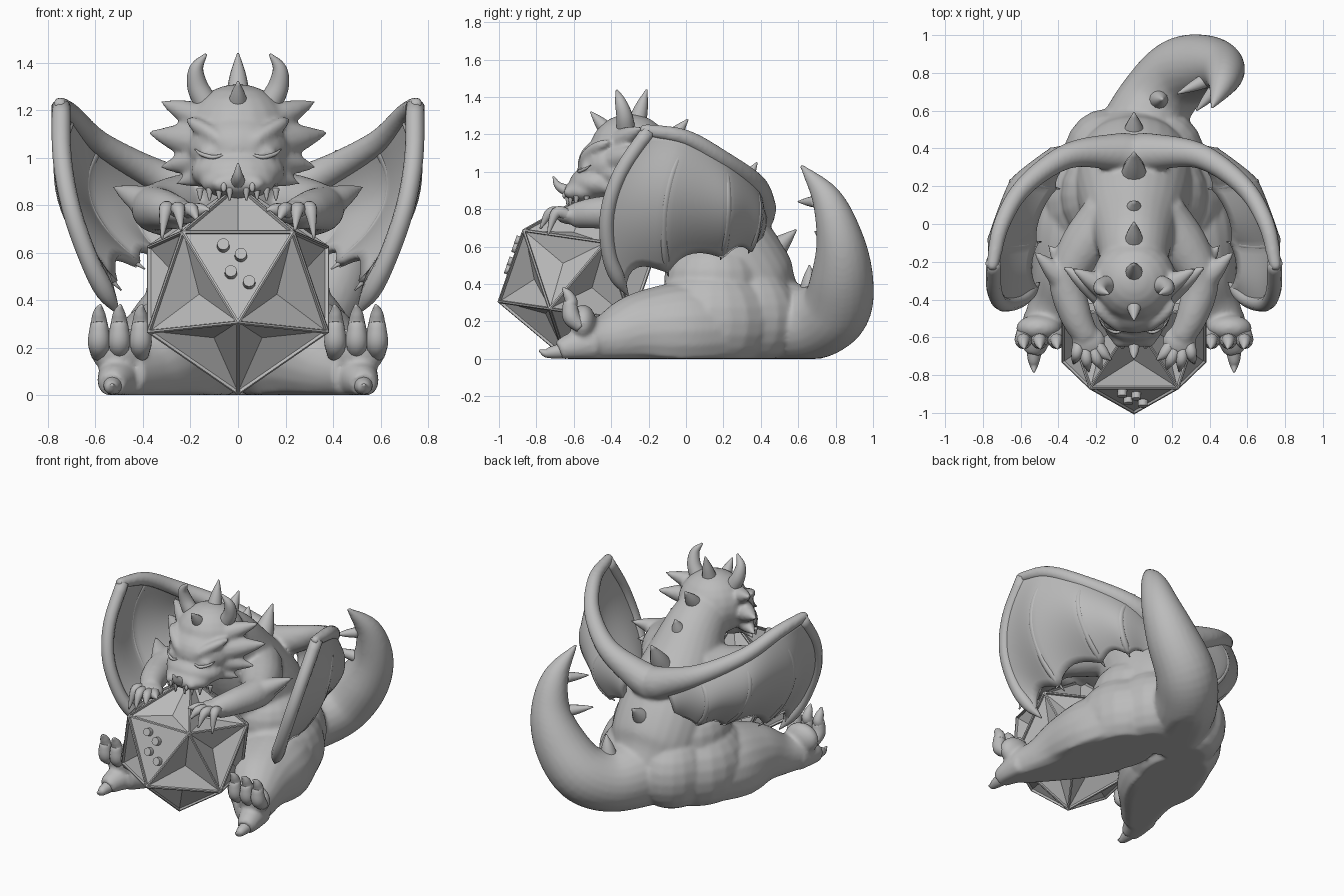
import bpy, bmesh, math
from mathutils import Vector, Matrix

if "Cube" in bpy.data.objects:
    bpy.data.objects.remove(bpy.data.objects["Cube"])

stone = bpy.data.materials.new("matte_grey")
stone.use_nodes = True
GREY = (0.5, 0.5, 0.5, 1)
stone.diffuse_color = GREY
stone.node_tree.nodes["Principled BSDF"].inputs["Base Color"].default_value = GREY


def finish(bm, name, smooth=True):
    bmesh.ops.recalc_face_normals(bm, faces=bm.faces[:])
    mesh = bpy.data.meshes.new(name)
    for f in bm.faces:
        f.smooth = smooth
    bm.to_mesh(mesh)
    bm.free()
    mesh.materials.append(stone)
    ob = bpy.data.objects.new(name, mesh)
    bpy.context.collection.objects.link(ob)
    return ob


def spline(points, per_span):
    """Smooth path through the points (any vector size)."""
    p = [Vector(q) for q in points]
    p = [2 * p[0] - p[1]] + p + [2 * p[-1] - p[-2]]
    out = []
    for i in range(1, len(p) - 2):
        a, b, c, d = p[i - 1:i + 3]
        for k in range(per_span):
            t = k / per_span
            out.append(0.5 * (2 * b + (c - a) * t + (2 * a - 5 * b + 4 * c - d) * t * t
                              + (3 * b - a - 3 * c + d) * t ** 3))
    return out + [p[-2]]


def tube(bm, points, side=1, sides=14, per_span=6):
    """Tapered tube through (x, y, z, radius) points."""
    path = spline(points, per_span)
    pos = [Vector((q[0] * side, q[1], q[2])) for q in path]
    rings, quat, last = [], None, None
    for i, q in enumerate(path):
        tan = (pos[min(i + 1, len(pos) - 1)] - pos[max(i - 1, 0)]).normalized()
        quat = tan.to_track_quat('Z', 'Y') if last is None else last.rotation_difference(tan) @ quat
        last = tan
        r = max(q[3], 0.003)
        rings.append([bm.verts.new(pos[i] + quat @ Vector((r * math.cos(a), r * math.sin(a), 0)))
                      for a in (math.tau * k / sides for k in range(sides))])
    for a, b in zip(rings, rings[1:]):
        for k in range(sides):
            j = (k + 1) % sides
            bm.faces.new((a[k], a[j], b[j], b[k]))
    bm.faces.new(rings[0][::-1])
    bm.faces.new(rings[-1])


def ball(bm, centre, radii, side=1):
    m = Matrix.Translation((centre[0] * side, centre[1], centre[2])) @ Matrix.Diagonal((*radii, 1))
    bmesh.ops.create_uvsphere(bm, u_segments=20, v_segments=12, radius=1, matrix=m)


def spike(bm, base, tip, r, side=1, bend=(0, 0, 0)):
    a, b = Vector(base), Vector(tip)
    mid = (a + b) / 2 + Vector(bend)
    tube(bm, [(*a, r), (*mid, r * 0.65), (*b, 0.004)], side, 12, 4)


# Wing layout: arm bone, mid-membrane handles and lower edge
top = [(.745, -.2, 1.22), (.7, 0, 1.18), (.58, .2, 1.06), (.35, .36, .93), (.1, .38, .82)]
mid = [(.77, -.575, .77), (.87, -.17, .83), (.76, .25, .8), (.53, .42, .77), (.22, .46, .74)]
low = [(.52, -.33, .37), (.52, -.1, .47), (.42, .19, .55), (.33, .34, .58), (.18, .36, .6)]

# Body: torso, tail, legs, arms, head and wing arms fused into one skin
bm = bmesh.new()
tube(bm, [(0, .46, .2, .22), (0, .33, .33, .3), (0, .19, .54, .31), (0, .03, .78, .26),
          (0, -.1, .98, .2), (0, -.25, 1.08, .17)], sides=28)
tube(bm, [(0, .28, .22, .26), (.04, .48, .2, .23), (.13, .67, .19, .2), (.25, .8, .27, .19),
          (.385, .835, .45, .165), (.465, .82, .65, .125), (.47, .75, .86, .08),
          (.41, .61, 1.04, .008)], sides=24)
ball(bm, (0, -.3, 1.1), (.225, .22, .21))
ball(bm, (0, -.4, 1.04), (.215, .18, .15))
ball(bm, (0, -.46, .94), (.2, .165, .1))
ball(bm, (0, -.54, .895), (.16, .115, .07))
for s in (1, -1):
    # Haunch and flank
    ball(bm, (.22, .13, .2), (.27, .34, .29), s)
    ball(bm, (.15, .33, .22), (.23, .28, .27), s)
    ball(bm, (.15, .15, .42), (.24, .27, .22), s)
    # Leg, foot and heel
    tube(bm, [(.22, .25, .16, .22), (.28, -.02, .15, .26), (.34, -.25, .14, .215),
              (.42, -.42, .1, .145), (.49, -.55, .09, .105)], s, 20)
    ball(bm, (.505, -.55, .19), (.12, .07, .1), s)
    tube(bm, [(.49, -.5, .08, .1), (.52, -.62, .06, .075), (.53, -.68, .04, .055)], s)
    # Arm and hand
    tube(bm, [(.14, .03, .8, .15), (.27, -.13, .79, .13), (.35, -.3, .785, .1),
              (.31, -.48, .78, .085), (.25, -.6, .765, .068)], s, 18)
    ball(bm, (.24, -.62, .768), (.09, .08, .05), s)
    # Brow, eye bulge and nostril bulge
    tube(bm, [(.04, -.555, 1.03, .02), (.09, -.535, 1.085, .03), (.17, -.47, 1.135, .03),
              (.21, -.41, 1.16, .015)], s)
    ball(bm, (.11, -.53, 1.02), (.055, .035, .025), s)
    ball(bm, (.07, -.62, .89), (.045, .035, .035), s)
    # Cheek and elbow spikes
    for base, tip, r in [((.14, -.35, 1.16), (.335, -.23, 1.24), .07), ((.15, -.37, 1.06), (.385, -.22, 1.107), .085),
                         ((.14, -.4, .99), (.335, -.28, .958), .07), ((.15, -.42, .92), (.265, -.36, .89), .045),
                         ((.34, -.33, .79), (.535, -.14, .882), .08), ((.34, -.27, .76), (.46, -.1, .79), .06)]:
        spike(bm, base, tip, r, s)
    # Wing arm
    bones = [(*p, r) for p, r in zip(top, (.035, .045, .052, .068, .1))]
    tube(bm, [(.75, -.245, 1.235, .02)] + bones + [(0, .36, .78, .12)], s, 18)
for v in bm.verts:
    v.co.z = max(v.co.z, 0)
body = finish(bm, "body")
rm = body.modifiers.new("fuse", 'REMESH')
rm.mode = 'VOXEL'
rm.voxel_size = 0.012
rm.use_smooth_shade = True
sm = body.modifiers.new("soften", 'SMOOTH')
sm.factor = 0.5
sm.iterations = 9

# Spikes along the skull, back and tail
bm = bmesh.new()
for base, tip, r in [((0, -.42, 1.22), (0, -.51, 1.32), .045), ((0, -.26, 1.27), (0, -.21, 1.44), .05),
                     ((0, -.1, 1.15), (0, .01, 1.28), .055), ((0, .06, 1.0), (0, .12, 1.13), .06),
                     ((0, .25, .84), (0, .38, 1.05), .075), ((0, .43, .54), (0, .59, .69), .075),
                     ((.13, .66, .36), (.15, .66, .5), .055), ((.38, .76, .64), (.23, .69, .68), .04),
                     ((.42, .7, .84), (.33, .6, .84), .035)]:
    spike(bm, base, tip, r)
finish(bm, "back_spikes")

bm = bmesh.new()
spike(bm, (0, -.61, .89), (0, -.71, .975), .035, bend=(0, -.02, -.01))
finish(bm, "nose_horn")

for s, label in ((1, "left"), (-1, "right")):
    # Curved horn
    bm = bmesh.new()
    tube(bm, [(.13, -.32, 1.22, .052), (.17, -.33, 1.3, .044), (.175, -.35, 1.375, .03),
              (.135, -.37, 1.435, .006)], s)
    finish(bm, label + "_horn")

    # Closed eyelid crease, nostril and teeth
    bm = bmesh.new()
    tube(bm, [(.05, -.565, 1.015, .004), (.105, -.572, 1.002, .009), (.155, -.54, 1.015, .008),
              (.18, -.51, 1.035, .003)], s, 8)
    finish(bm, label + "_eyelid")
    bm = bmesh.new()
    ball(bm, (.06, -.652, .875), (.012, .008, .02), s)
    finish(bm, label + "_nostril")
    bm = bmesh.new()
    for x, y in ((.035, -.63), (.08, -.615), (.12, -.585), (.16, -.53)):
        spike(bm, (x, y, .87), (x, y - .005, .82), .016, s)
    finish(bm, label + "_teeth")

    # Fingers curled over the gem, each ending in a claw
    bm = bmesh.new()
    for root, tip in [((.2, -.63), (.12, -.72, .78)), ((.22, -.65), (.17, -.77, .735)),
                      ((.26, -.65), (.24, -.78, .695)), ((.29, -.63), (.32, -.74, .66))]:
        middle = ((root[0] + tip[0]) / 2, (root[1] + tip[1]) / 2 - .01, .78)
        tube(bm, [(*root, .77, .033), (*middle, .029), (*tip, .005)], s, 10)
    finish(bm, label + "_fingers")

    # Upturned toes with claws, and the low heel claw
    bm = bmesh.new()
    for x in (.41, .5, .585):
        tube(bm, [(x, -.56, .17, .035), (x, -.61, .22, .047), (x, -.62, .28, .04),
                  (x, -.615, .31, .034), (x, -.635, .35, .024), (x - .005, -.66, .38, .005)], s, 12)
    tube(bm, [(.525, -.64, .045, .045), (.53, -.71, .035, .034), (.53, -.75, .03, .022),
              (.53, -.785, .045, .005)], s, 12)
    finish(bm, label + "_toes")

    # Wing membrane from the arm bone to a scalloped lower edge
    def bezier(a, b, c, t):
        return Vector(a) * (1 - t) ** 2 + Vector(b) * 2 * t * (1 - t) + Vector(c) * t * t

    bm = bmesh.new()
    grid = []
    for i, (a, b, c) in enumerate(zip(spline(top, 8), spline(mid, 8), spline(low, 8))):
        dip = abs(math.sin(math.pi * i / 8))
        col = []
        for k in range(17):
            t = k / 16
            p = bezier(a, b, c, t * (1 - .1 * dip))
            p += Vector((-.03, -.015, 0)) * dip * t
            col.append(bm.verts.new((p.x * s, p.y, p.z)))
        grid.append(col)
    for a, b in zip(grid, grid[1:]):
        for k in range(16):
            bm.faces.new((a[k], b[k], b[k + 1], a[k + 1]))
    wing = finish(bm, label + "_wing_membrane")
    th = wing.modifiers.new("thickness", 'SOLIDIFY')
    th.thickness = 0.036
    th.offset = 0

    bm = bmesh.new()
    for n in range(4):
        r = .04 if n == 0 else .021
        tube(bm, [(*bezier(top[n], mid[n], low[n], t), r * w) for t, w in
                  ((0, 1), (.25, 1), (.5, 1), (.75, 1), (.92, 1), (1.04, .1))], s, 10, 4)
    finish(bm, label + "_wing_fingers")

# Twenty-sided gem: raised frame, each face sunk to a shallow pit
EDGE, PHI = 0.237, (1 + 5 ** .5) / 2
CENTRE = Vector((0, -.58, .445))
along, normal = Vector((0, .766, -.643)), Vector((0, .643, .766))
facing = Vector((0, -.943, .332))
bm = bmesh.new()
for p in (-1, 1):
    for q in (-1, 1):
        for x, u, w in ((0, p, q * PHI), (p, q * PHI, 0), (p * PHI, 0, q)):
            bm.verts.new(CENTRE + EDGE * (Vector((x, 0, 0)) + along * u + normal * w))
bmesh.ops.convex_hull(bm, input=bm.verts[:])
bmesh.ops.recalc_face_normals(bm, faces=bm.faces[:])
bmesh.ops.inset_individual(bm, faces=bm.faces[:], thickness=.017)
inner = [f for f in bm.faces if len(f.verts) == 3]
bmesh.ops.inset_individual(bm, faces=inner, thickness=.002, depth=-.014)
pits = [f for f in inner if f.normal.dot(facing) < .95]
bmesh.ops.poke(bm, faces=pits, offset=-.06)
finish(bm, "gem", False)

# Round studs standing on the front face of the gem
bm = bmesh.new()
for x, z in ((-.062, .628), (.012, .588), (-.03, .515), (.047, .473)):
    spot = Vector((x, -1 + (z - .3) * .337, z))
    bmesh.ops.create_cone(bm, cap_ends=True, segments=20, radius1=.027, radius2=.025, depth=.05,
                          matrix=Matrix.Translation(spot) @ facing.to_track_quat('Z', 'Y').to_matrix().to_4x4())
finish(bm, "gem_studs", False)
